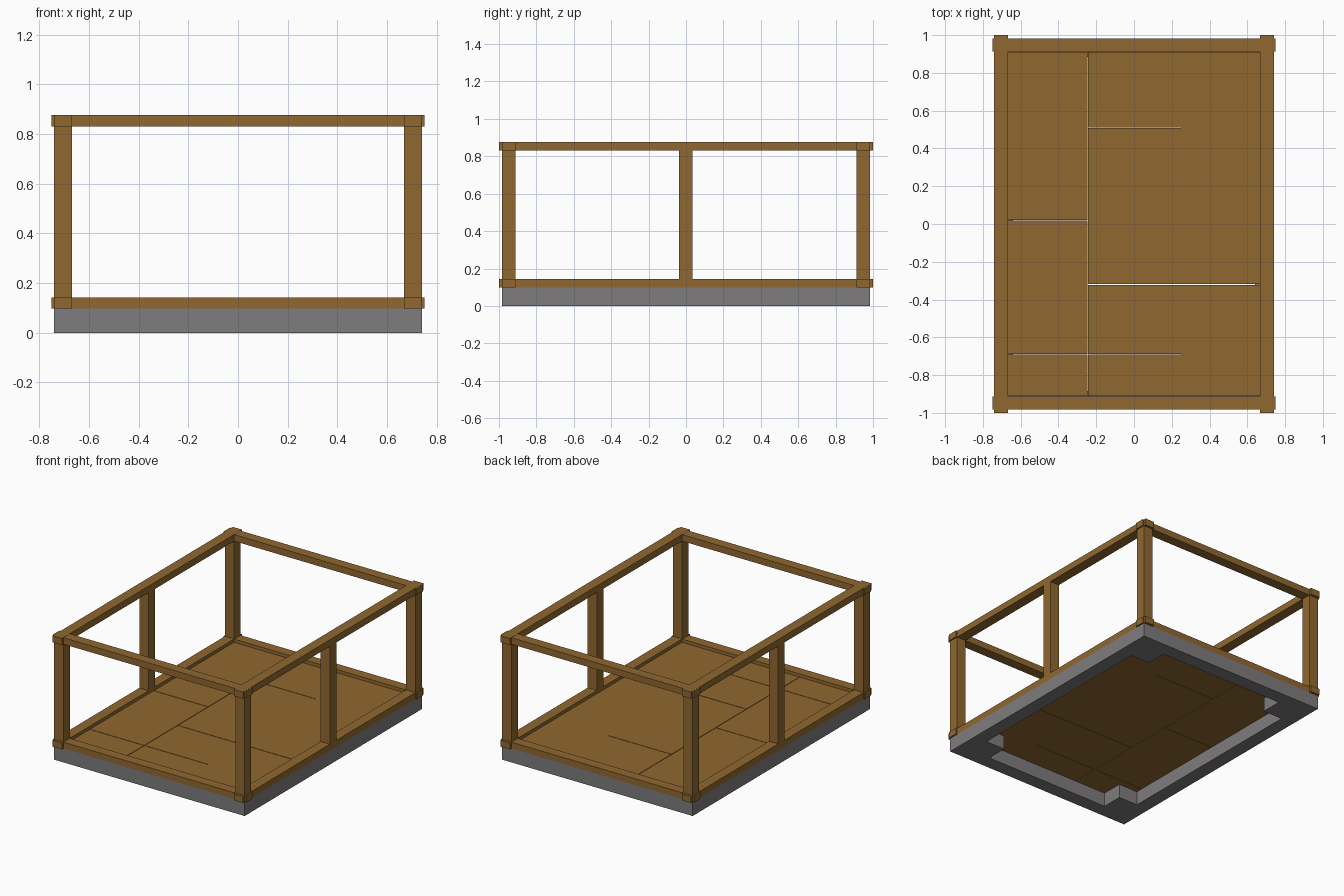
import bpy
import bmesh
from mathutils import Matrix, Vector

if "Cube" in bpy.data.objects:
    bpy.data.objects.remove(bpy.data.objects["Cube"])


def material(name, color):
    m = bpy.data.materials.new(name)
    m.diffuse_color = color
    m.use_nodes = True
    m.node_tree.nodes["Principled BSDF"].inputs["Base Color"].default_value = m.diffuse_color
    return m


WOOD = material("wood", (0.28, 0.14, 0.03, 1))
STONE = material("stone", (0.21, 0.2, 0.2, 1))


def box(name, x, y, z, mat):
    """Box from (min, max) pairs on each axis."""
    lo = Vector((min(x), min(y), min(z)))
    hi = Vector((max(x), max(y), max(z)))
    size = hi - lo
    bm = bmesh.new()
    bmesh.ops.create_cube(bm, size=1, matrix=Matrix.Diagonal((*size, 1)))
    me = bpy.data.meshes.new(name)
    bm.to_mesh(me)
    bm.free()
    me.materials.append(mat)
    ob = bpy.data.objects.new(name, me)
    ob.location = (lo + hi) / 2
    bpy.context.collection.objects.link(ob)
    return ob


X_OUT, X_IN = 0.74, 0.668      # frame faces across the width
Y_OUT, Y_IN = 0.983, 0.912     # frame faces along the length
BASE = 0.098                   # top of the stone base
PAD, STRIP = 0.25, 0.10        # corner stone size and wall thickness

# Stone base: square corner stones joined by thinner wall stones
for sx in (-1, 1):
    for sy in (-1, 1):
        box("corner_stone", (sx * X_OUT, sx * (X_OUT - PAD)),
            (sy * Y_OUT, sy * (Y_OUT - PAD)), (0, BASE), STONE)
x_end, y_end = X_OUT - PAD, Y_OUT - PAD
for s in (-1, 1):
    for i in range(2):
        box("end_wall_stone", (-x_end + i * x_end, i * x_end),
            (s * Y_OUT, s * (Y_OUT - STRIP)), (0, BASE), STONE)
    for i in range(3):
        step = 2 * y_end / 3
        box("side_wall_stone", (s * X_OUT, s * (X_OUT - STRIP)),
            (-y_end + i * step, -y_end + (i + 1) * step), (0, BASE), STONE)

# Floor planks in three columns with narrow gaps
GAP = 0.002
columns = [
    (-X_IN, -0.245 - GAP, (-Y_IN, -0.69, 0.02, Y_IN)),
    (-0.245 + GAP, 0.25, (-Y_IN, -0.69, -0.32, 0.51, Y_IN)),
    (0.25, X_IN, (-Y_IN, -0.32, Y_IN)),
]
for x0, x1, cuts in columns:
    for y0, y1 in zip(cuts, cuts[1:]):
        box("floor_plank", (x0, x1), (y0 + GAP, y1 - GAP), (0.1, 0.12), WOOD)

# Bottom and top rails, crossing and poking out slightly at the corners
for level, z in (("bottom", (BASE, 0.142)), ("top", (0.83, 0.876))):
    for s in (-1, 1):
        box(level + "_end_rail", (-0.75, 0.75), (s * Y_OUT, s * Y_IN), z, WOOD)
        # side rails sit a hair proud so the crossing faces do not coincide
        box(level + "_side_rail", (s * X_OUT, s * X_IN), (-1, 1),
            (z[0], z[1] + 0.001), WOOD)

# Posts at the corners and halfway along each side
for sx in (-1, 1):
    for y in ((-Y_OUT, -Y_IN), (-0.038, 0.034), (Y_IN, Y_OUT)):
        box("post", (sx * X_OUT, sx * X_IN), y, (0.142, 0.83), WOOD)
